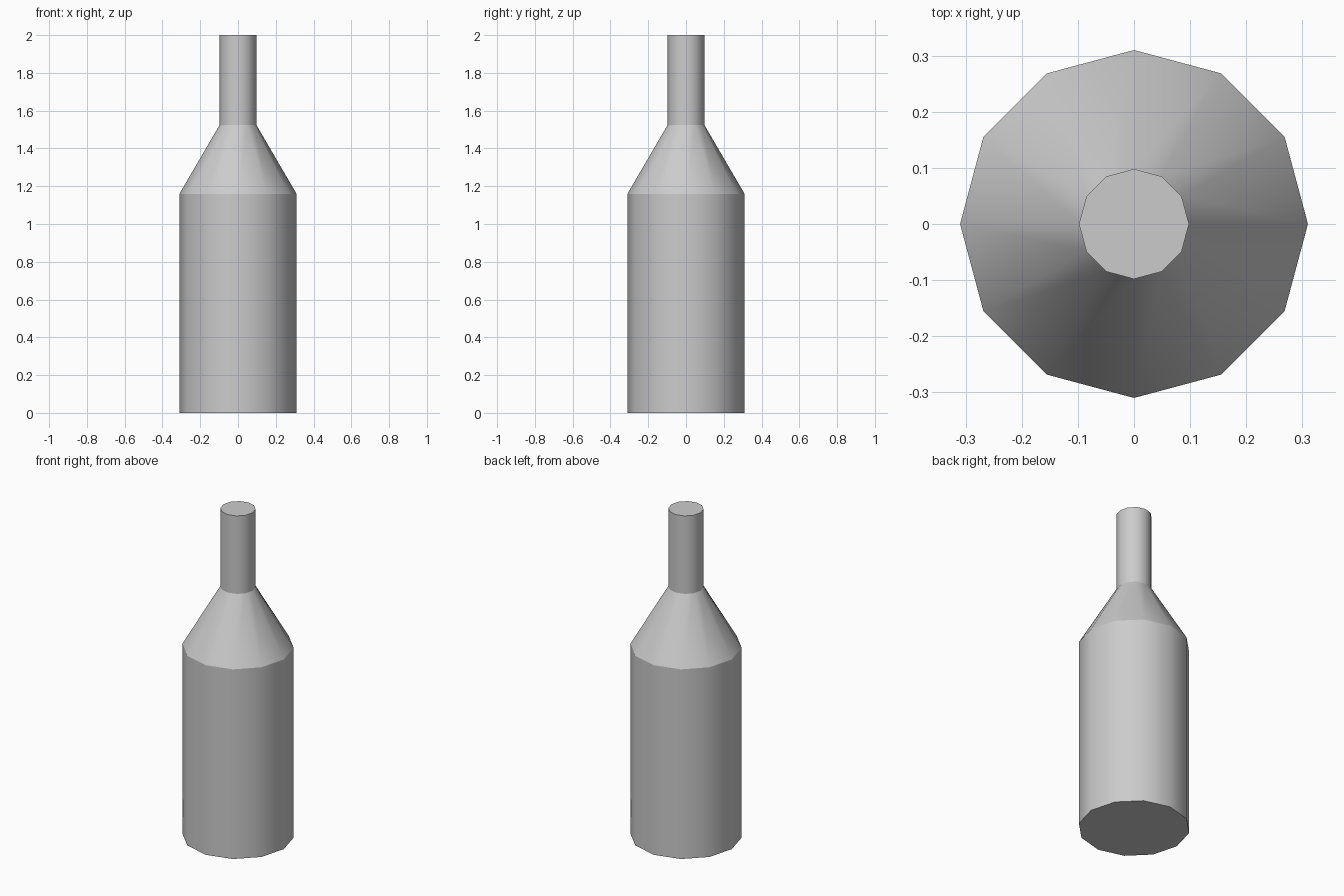
import bpy, bmesh
from math import cos, sin, tau

if "Cube" in bpy.data.objects:
    bpy.data.objects.remove(bpy.data.objects["Cube"])

SIDES = 12
# Bottle outline from base to mouth: (radius, height)
PROFILE = [(0.31, 0.0), (0.31, 1.16), (0.098, 1.523), (0.098, 2.0)]

bm = bmesh.new()

# One ring of vertices per profile point
rings = [[bm.verts.new((r * cos(tau * i / SIDES), r * sin(tau * i / SIDES), z))
          for i in range(SIDES)] for r, z in PROFILE]

# Body, shoulder and neck walls, smooth shaded
for low, high in zip(rings, rings[1:]):
    for i in range(SIDES):
        j = (i + 1) % SIDES
        bm.faces.new((low[i], low[j], high[j], high[i])).smooth = True

# Flat base and top caps
bm.faces.new(rings[0][::-1])
bm.faces.new(rings[-1])

# Keep the horizontal rims crisp
for edge in bm.edges:
    if abs(edge.verts[0].co.z - edge.verts[1].co.z) < 1e-5:
        edge.smooth = False

mesh = bpy.data.meshes.new("bottle")
bm.to_mesh(mesh)
bm.free()
bpy.context.collection.objects.link(bpy.data.objects.new("bottle", mesh))
